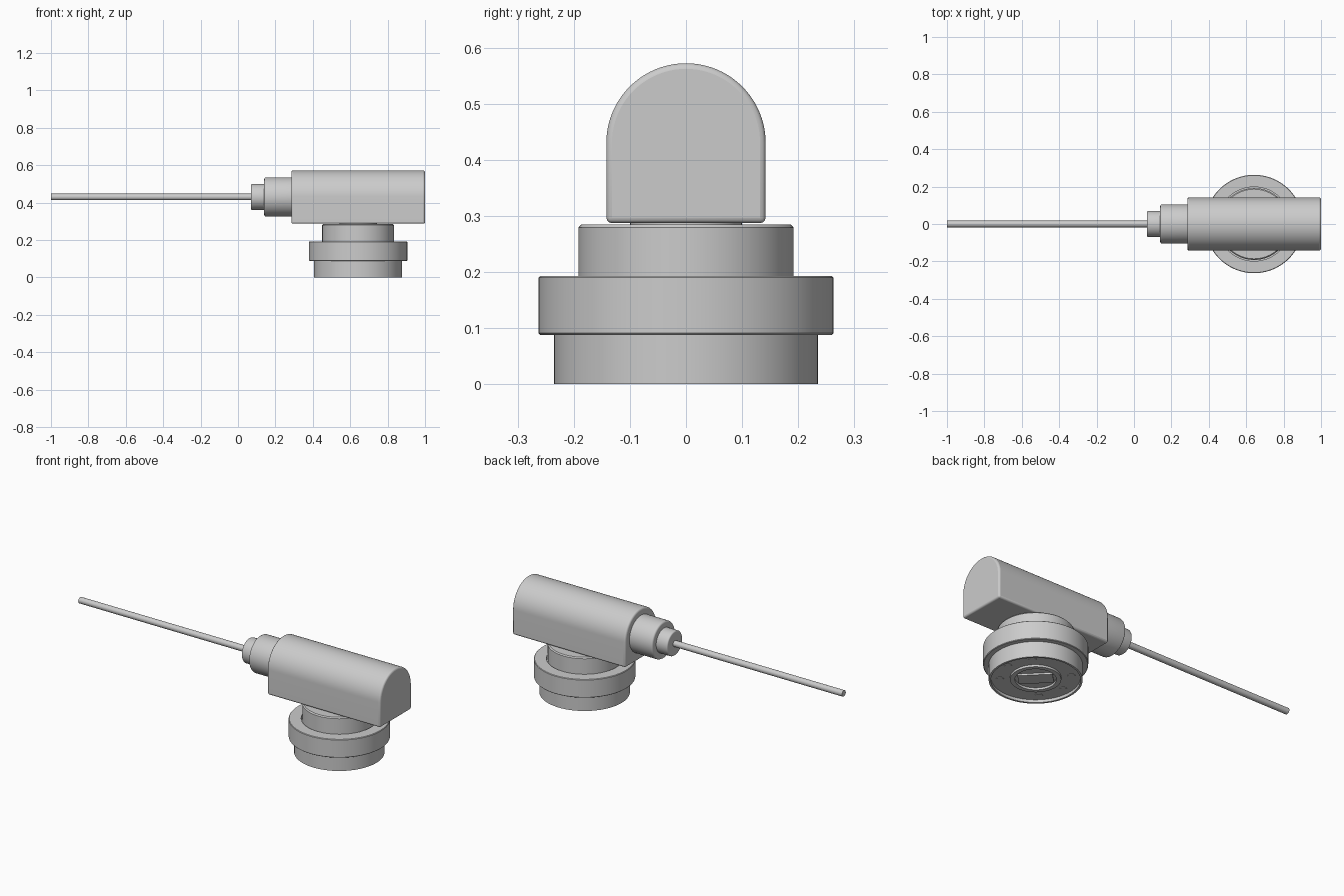
import bpy, bmesh, math
from mathutils import Matrix, Vector

if "Cube" in bpy.data.objects:
    bpy.data.objects.remove(bpy.data.objects["Cube"])

GREY = bpy.data.materials.new("mid grey")
GREY.diffuse_color = (0.6, 0.6, 0.6, 1)
GREY.use_nodes = True
GREY.node_tree.nodes["Principled BSDF"].inputs["Base Color"].default_value = GREY.diffuse_color
CX, AXIS_Z = 0.642, 0.43      # base centre, cable axis height


def finish(name, bm, matrix=None):
    if matrix:
        bm.transform(matrix)
    bmesh.ops.recalc_face_normals(bm, faces=bm.faces)
    me = bpy.data.meshes.new(name)
    bm.to_mesh(me)
    bm.free()
    me.materials.append(GREY)
    ob = bpy.data.objects.new(name, me)
    bpy.context.collection.objects.link(ob)
    bpy.ops.object.select_all(action='DESELECT')
    ob.select_set(True)
    bpy.context.view_layer.objects.active = ob
    bpy.ops.object.shade_smooth_by_angle(angle=math.radians(35))
    return ob


def lathe(name, profile, matrix, n=72):
    """Spin (radius, height) points around z; radius 0 closes the end."""
    bm = bmesh.new()
    vs = [bm.verts.new((r, 0, h)) for r, h in profile]
    es = [bm.edges.new(p) for p in zip(vs, vs[1:])]
    bmesh.ops.spin(bm, geom=vs + es, cent=(0, 0, 0), axis=(0, 0, 1),
                   angle=2 * math.pi, steps=n, use_duplicate=False)
    bmesh.ops.remove_doubles(bm, verts=bm.verts, dist=1e-5)
    return finish(name, bm, matrix)


def rounded(r, h, c, k=4):
    """Quarter-round profile corner at radius r, height h."""
    return [(r - c + c * math.cos(a), h - c + c * math.sin(a))
            for a in (i * math.pi / 2 / k for i in range(k + 1))]


BASE = Matrix.Translation((CX, 0, 0))
# local z runs towards -x for the cable side
SIDE = Matrix.Translation((0, 0, AXIS_Z)) @ Matrix.Rotation(-math.pi / 2, 4, 'Y')

# Housing: arch section extruded along x, with softened edges
R, X0, X1, ZB = 0.142, 0.285, 1.0, 0.287
sec = [(-R, ZB), (R, ZB)] + [
    (R * math.cos(a), AXIS_Z + R * math.sin(a))
    for a in (i * math.pi / 40 for i in range(41))]
bm = bmesh.new()
face = bm.faces.new([bm.verts.new((X0, y, z)) for y, z in sec])
ext = bmesh.ops.extrude_face_region(bm, geom=[face], use_keep_orig=True)
bmesh.ops.translate(bm, vec=(X1 - X0, 0, 0),
                    verts=[g for g in ext["geom"] if isinstance(g, bmesh.types.BMVert)])
housing = finish("housing", bm)
bev = housing.modifiers.new("edges", 'BEVEL')
bev.width, bev.segments, bev.limit_method = 0.01, 3, 'ANGLE'
bev.angle_limit = math.radians(40)

# Stepped cable gland and cable
lathe("cable_gland_large", [(0, -0.30), (0.105, -0.30)] + rounded(0.105, -0.14, 0.01) + [(0, -0.14)], SIDE)
lathe("cable_gland_small", [(0, -0.15), (0.07, -0.15)] + rounded(0.07, -0.07, 0.007) + [(0, -0.07)], SIDE)
lathe("cable", [(0, -0.08), (0.0175, -0.08), (0.0175, 1.0), (0, 1.0)], SIDE, 24)

# Neck, collar ring (with a fine gap round the neck) and hollow-bottomed base cup
lathe("neck", [(0, 0.10), (0.192, 0.10), (0.192, 0.279), (0.186, 0.285),
               (0.10, 0.285), (0.10, 0.29), (0, 0.29)], BASE)
lathe("collar_ring", [(0, 0.088), (0.26, 0.088), (0.263, 0.091), (0.263, 0.19),
                      (0.26, 0.193), (0.198, 0.193), (0.198, 0.17), (0, 0.17)], BASE, 96)
lathe("base_cup", [(0, 0.016), (0.224, 0.016), (0.224, 0), (0.235, 0),
                   (0.235, 0.095), (0, 0.095)], BASE, 96)

# Underside: centre ring, slanted key, six pins
lathe("centre_ring", [(0.104, 0.02), (0.104, 0.004), (0.128, 0.004), (0.128, 0.02)], BASE)
bm = bmesh.new()
bmesh.ops.create_cube(bm, size=1, matrix=Matrix.Diagonal((0.176, 0.085, 0.016, 1)))
finish("centre_key", bm,
       Matrix.Translation((CX, 0, 0.014)) @ Matrix.Rotation(math.radians(135), 4, 'Z'))
for i, deg in enumerate((-45, 0, 45, 135, 180, 225)):
    a = math.radians(deg)
    pos = Vector((CX + 0.18 * math.cos(a), 0.18 * math.sin(a), 0))
    lathe(f"contact_pin_{i + 1}", [(0, 0.02), (0.02, 0.02), (0.02, 0.013), (0, 0.013)],
          Matrix.Translation(pos), 24)
